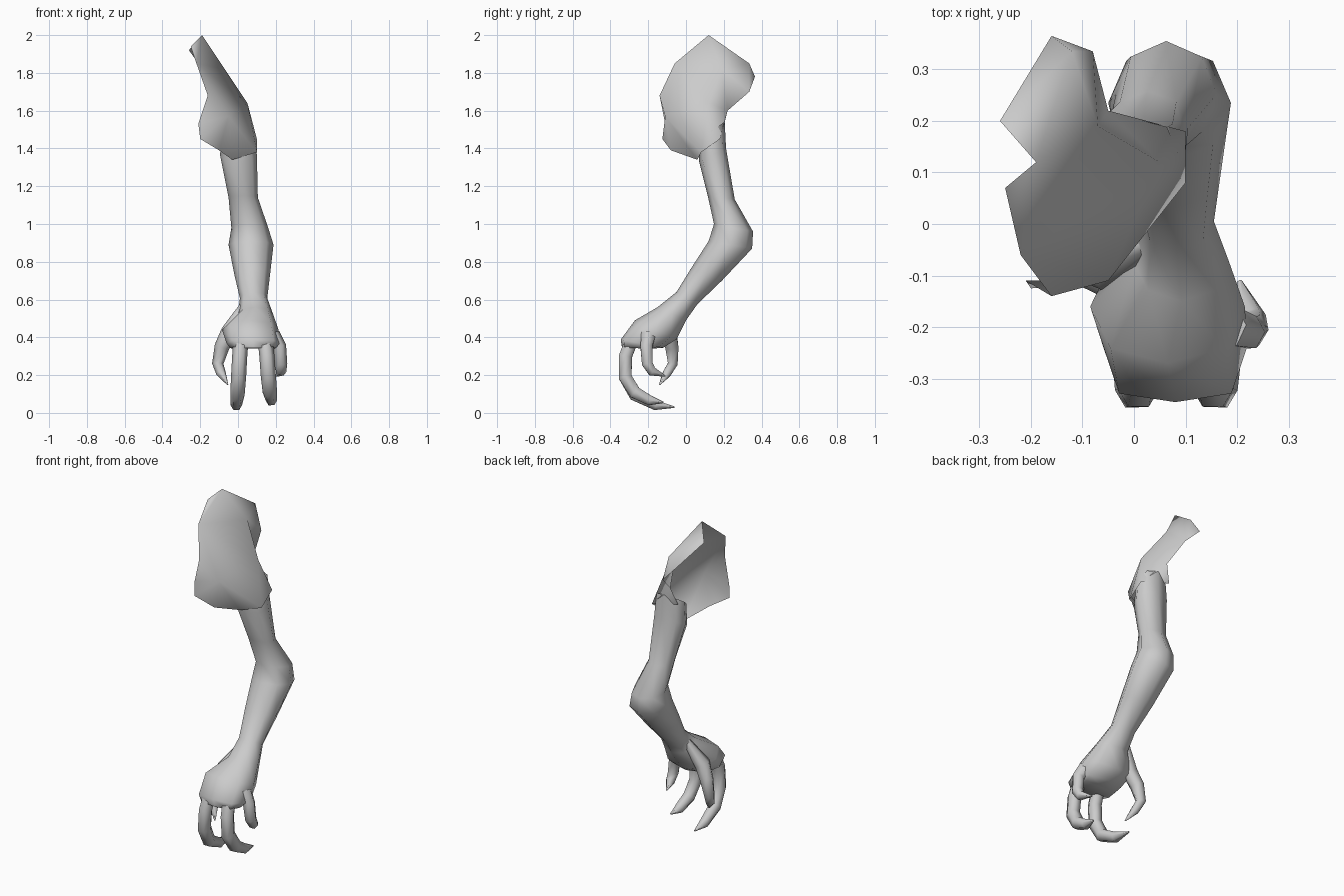
import bpy, bmesh, math
from mathutils import Vector

if "Cube" in bpy.data.objects:
    bpy.data.objects.remove(bpy.data.objects["Cube"])

skin = bpy.data.materials.new("plain_grey")
skin.diffuse_color = (0.6, 0.6, 0.6, 1)
skin.use_nodes = True
skin.node_tree.nodes["Principled BSDF"].inputs["Base Color"].default_value = skin.diffuse_color


def finish(name, bm, angle=70):
    bmesh.ops.recalc_face_normals(bm, faces=bm.faces)
    me = bpy.data.meshes.new(name)
    bm.to_mesh(me)
    bm.free()
    ob = bpy.data.objects.new(name, me)
    bpy.context.collection.objects.link(ob)
    me.materials.append(skin)
    bpy.ops.object.select_all(action='DESELECT')
    ob.select_set(True)
    bpy.context.view_layer.objects.active = ob
    bpy.ops.object.shade_smooth_by_angle(angle=math.radians(angle))
    return ob


def loft(name, rings, cap_start=True):
    """Skin a list of equal-length point rings."""
    bm = bmesh.new()
    vs = [[bm.verts.new(p) for p in r] for r in rings]
    n = len(vs[0])
    for a, b in zip(vs, vs[1:]):
        for i in range(n):
            j = (i + 1) % n
            bm.faces.new((a[i], a[j], b[j], b[i]))
    if cap_start:
        bm.faces.new(vs[0])
    bm.faces.new(vs[-1])
    return finish(name, bm)


def arm_ring(front, back, x0, x1, square=1.0, notch=0.0, n=8):
    """Oval between a front and a back (y, z) point, spanning x0..x1.
    square pushes out the diagonals, notch pulls in the front middle."""
    f, b = Vector((0, *front)), Vector((0, *back))
    c, d = (f + b) / 2, (f - b) / 2
    cx, rx = (x0 + x1) / 2, (x1 - x0) / 2
    ring = []
    for i in range(n):
        t = 2 * math.pi * i / n
        k = square if i % 2 else 1
        p = c + d * math.cos(t) * (k if i else 1 - notch)
        ring.append((cx + rx * k * math.sin(t), p.y, p.z))
    return ring


# arm from the shoulder through elbow and wrist to the knuckles
arm = [
    ((0.07, 1.45), (0.205, 1.54), -0.085, 0.085, 1.05),
    ((0.07, 1.33), (0.212, 1.40), -0.095, 0.10, 1.05),
    ((0.115, 1.15), (0.258, 1.13), -0.05, 0.105),
    ((0.148, 1.00), (0.355, 0.96), -0.035, 0.16),
    ((0.12, 0.91), (0.35, 0.87), -0.05, 0.188),
    ((0.03, 0.77), (0.19, 0.70), -0.02, 0.17),
    ((-0.05, 0.64), (0.06, 0.575), 0.01, 0.155),
    ((-0.15, 0.56), (0.00, 0.49), 0.00, 0.185),
    ((-0.27, 0.49), (-0.05, 0.39), -0.085, 0.215, 1.04),
    ((-0.355, 0.39), (-0.12, 0.345), -0.06, 0.22, 1.1, 0.08),
    ((-0.345, 0.345), (-0.18, 0.34), -0.04, 0.20, 1.1, 0.08),
]
loft("arm_and_hand", [arm_ring(*r) for r in arm], cap_start=False)

# open shoulder shell, with a rear strip folded over to the inner side
pts = [(-.19, .12, 2.0), (-.25, .07, 1.94), (-.22, -.06, 1.85), (-.16, -.14, 1.68),
       (-.21, -.11, 1.53), (-.2, -.125, 1.45), (-.1, -.08, 1.39), (-.03, .06, 1.34),
       (.1, .08, 1.38), (.05, .12, 1.64), (-.05, -.11, 1.57), (.1, .18, 1.45),
       (-.05, .22, 1.6), (-.08, .335, 1.70), (-.16, .365, 1.78), (-.12, .335, 1.85),
       (-.26, .2, 1.92), (-.07, .19, 1.82), (-.085, .195, 1.5)]
faces = [(0, 1, 2), (0, 2, 17), (2, 9, 17), (2, 3, 10), (2, 10, 9), (3, 4, 10),
         (4, 5, 10), (5, 6, 10), (6, 7, 10), (7, 8, 10), (8, 9, 10), (8, 11, 9),
         (9, 11, 12), (17, 9, 12), (17, 12, 13), (17, 13, 15), (0, 17, 15),
         (13, 14, 15), (0, 15, 16), (15, 14, 16), (12, 11, 18)]
bm = bmesh.new()
vs = [bm.verts.new(p) for p in pts]
for f in faces:
    bm.faces.new([vs[i] for i in f])
finish("shoulder", bm, 75)


def claw(name, path, radii, n=6):
    """Tapered curved digit along a path."""
    P = [Vector(p) for p in path]
    rings = []
    for i, p in enumerate(P):
        t = (P[min(i + 1, len(P) - 1)] - P[max(i - 1, 0)]).normalized()
        u = (Vector((1, 0, 0)) - t * t.x).normalized()
        v = t.cross(u)
        rings.append([p + radii[i] * (u * math.cos(2 * math.pi * k / n) +
                                      v * math.sin(2 * math.pi * k / n)) for k in range(n)])
    loft(name, rings)


# two long front claws
for name, x0, x1, dz, dy in (("front_claw_inner", 0.015, -0.015, 0, 0),
                             ("front_claw_outer", 0.145, 0.185, 0.025, -0.06)):
    ys = [(-0.29, 0.38), (-0.32, 0.30), (-0.322, 0.19), (-0.27, 0.095 + dz / 2),
          (-0.16 + dy / 2, 0.04 + dz), (-0.06 + dy, 0.03 + dz)]
    claw(name, [(x0 + (x1 - x0) * i / 5, y, z) for i, (y, z) in enumerate(ys)],
         [0.04, 0.04, 0.04, 0.038, 0.03, 0.004])

# short side claws
claw("side_claw_outer",
     [(0.18, -0.20, 0.41), (0.22, -0.21, 0.35), (0.228, -0.205, 0.26), (0.228, -0.18, 0.22), (0.205, -0.11, 0.195)],
     [0.045, 0.036, 0.033, 0.028, 0.004])
claw("side_claw_inner",
     [(0.03, -0.04, 0.57), (-0.045, -0.09, 0.43), (-0.085, -0.075, 0.35), (-0.107, -0.07, 0.26),
      (-0.09, -0.10, 0.21), (-0.055, -0.14, 0.15)],
     [0.02, 0.045, 0.04, 0.03, 0.026, 0.004])
